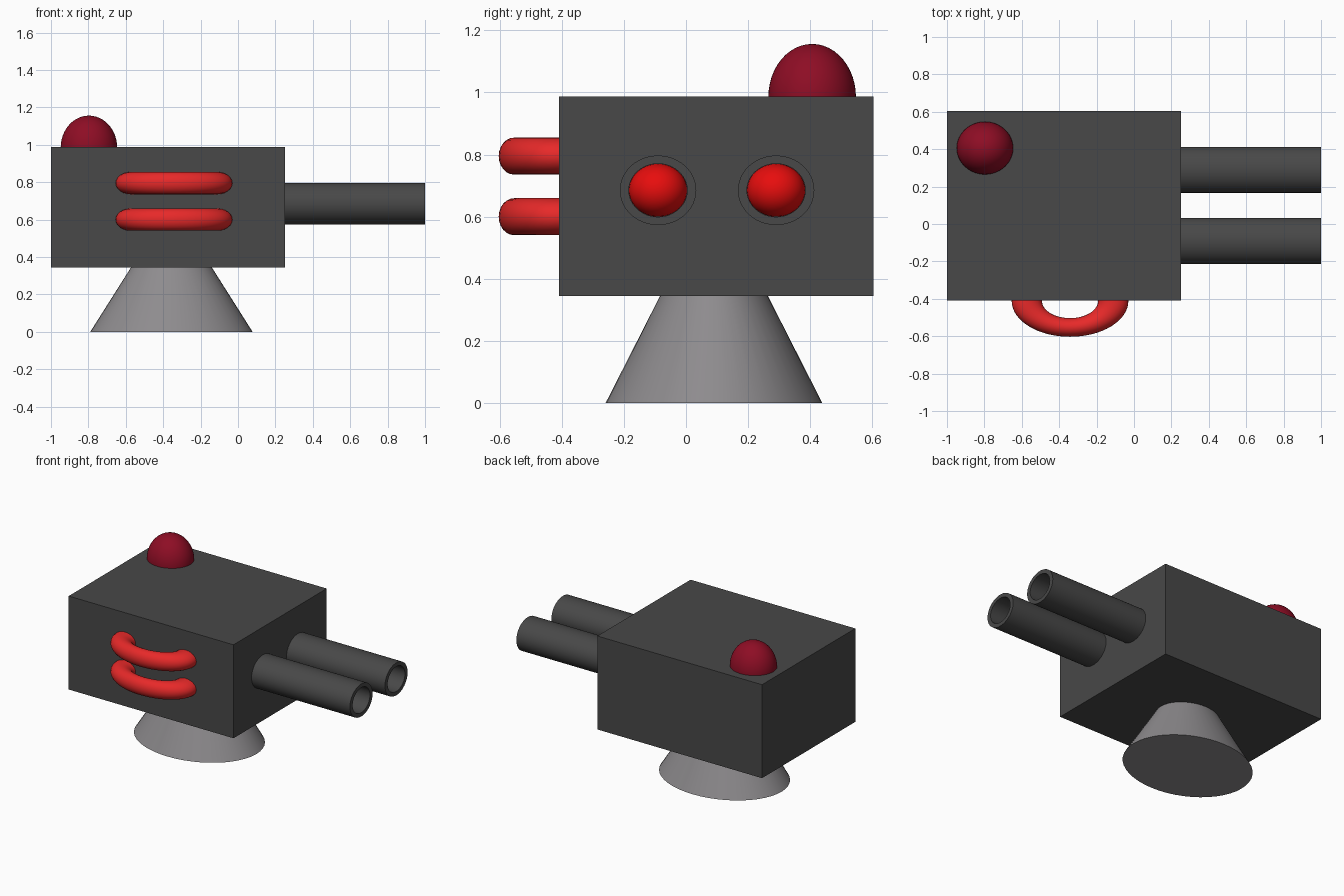
import bpy, bmesh, math
from mathutils import Matrix

if "Cube" in bpy.data.objects:
    bpy.data.objects.remove(bpy.data.objects["Cube"])


def material(name, rgb):
    m = bpy.data.materials.new(name)
    m.diffuse_color = (*rgb, 1)
    m.use_nodes = True
    m.node_tree.nodes["Principled BSDF"].inputs["Base Color"].default_value = m.diffuse_color
    return m


DARK = material("dark grey", (0.065, 0.065, 0.065))
GREY = material("warm grey", (0.27, 0.26, 0.27))
RED = material("red", (0.80, 0.022, 0.022))
BRIGHT = material("bright red", (0.80, 0.004, 0.004))
CRIMSON = material("crimson", (0.27, 0.004, 0.018))


def finish(name, mat, scale, smooth=True):
    """Name, colour, scale and shade the object just added."""
    ob = bpy.context.object
    ob.name = ob.data.name = name
    ob.scale = scale
    ob.data.materials.append(mat)
    bpy.ops.object.transform_apply(location=False, rotation=True, scale=True)
    if smooth:
        bpy.ops.object.shade_smooth_by_angle(angle=math.radians(35))
    return ob


def ball(name, loc, radii, mat):
    bpy.ops.mesh.primitive_uv_sphere_add(segments=48, ring_count=24, radius=1, location=loc)
    finish(name, mat, radii)


def tube(name, x0, x1, y, z, outer, inner, squash, mat):
    """Hollow barrel along x: a wall profile spun around its axis."""
    bm = bmesh.new()
    vs = [bm.verts.new((x, 0, r)) for x, r in
          ((x0, inner), (x1, inner), (x1, outer), (x0, outer))]
    edges = [bm.edges.new((vs[i], vs[(i + 1) % 4])) for i in range(4)]
    bmesh.ops.spin(bm, geom=vs + edges, cent=(0, 0, 0), axis=(1, 0, 0),
                   angle=math.tau, steps=48, use_merge=True)
    bmesh.ops.remove_doubles(bm, verts=bm.verts, dist=1e-5)
    bmesh.ops.recalc_face_normals(bm, faces=bm.faces)
    me = bpy.data.meshes.new(name)
    bm.to_mesh(me)
    bm.free()
    ob = bpy.data.objects.new(name, me)
    ob.location = (0, y, z)
    bpy.context.collection.objects.link(ob)
    bpy.ops.object.select_all(action='DESELECT')
    bpy.context.view_layer.objects.active = ob
    ob.select_set(True)
    finish(name, mat, (1, 1, squash))


# Box housing
bpy.ops.mesh.primitive_cube_add(size=1, location=(-0.374, 0.097, 0.666))
finish("housing", DARK, (1.252, 1.012, 0.642), smooth=False)

# Flared oval pedestal
bpy.ops.mesh.primitive_cone_add(vertices=48, radius1=1, radius2=0.497, depth=0.345,
                                location=(-0.356, 0.09, 0.1725))
finish("pedestal", GREY, (0.434, 0.349, 1))

# Warning dome on the roof
ball("roof_dome", (-0.797, 0.406, 0.985), (0.151, 0.141, 0.171), CRIMSON)

# Twin barrels with a glowing ball deep in each bore
for side, y in (("front", -0.09), ("rear", 0.29)):
    tube(side + "_barrel", 0.22, 1.0, y, 0.685, 0.123, 0.094, 0.91, DARK)
    ball(side + "_barrel_core", (0.32, y, 0.685), (0.094, 0.0935, 0.085), BRIGHT)

# Two looped handles on the front face
for level, z in (("upper", 0.795), ("lower", 0.60)):
    bpy.ops.mesh.primitive_torus_add(major_segments=64, minor_segments=24,
                                     major_radius=0.231, minor_radius=0.081,
                                     location=(-0.342, -0.411, z))
    finish(level + "_handle", RED, (1, 0.615, 0.735))
